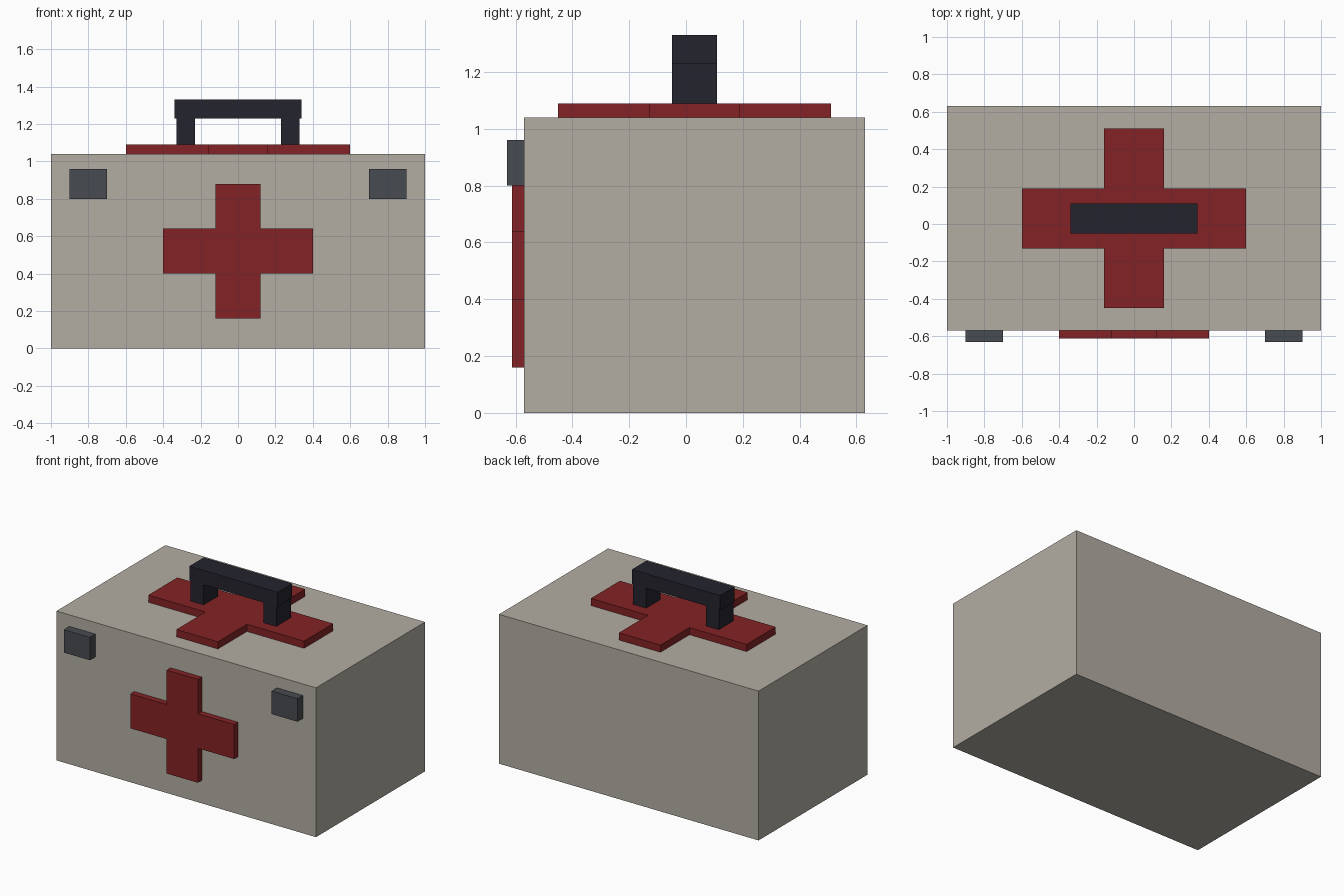
import bpy, bmesh
from mathutils import Vector

if "Cube" in bpy.data.objects:
    bpy.data.objects.remove(bpy.data.objects["Cube"])


def material(name, rgb):
    m = bpy.data.materials.new(name)
    m.diffuse_color = (*rgb, 1.0)
    m.use_nodes = True
    m.node_tree.nodes["Principled BSDF"].inputs["Base Color"].default_value = m.diffuse_color
    return m


CASE = material("warm_grey", (0.45, 0.42, 0.37))
RED = material("dark_red", (0.23, 0.016, 0.018))
BLACK = material("blue_black", (0.017, 0.017, 0.027))
METAL = material("steel_grey", (0.064, 0.070, 0.080))


def finish(name, bm, mat):
    bmesh.ops.recalc_face_normals(bm, faces=bm.faces[:])
    mesh = bpy.data.meshes.new(name)
    bm.to_mesh(mesh)
    bm.free()
    mesh.materials.append(mat)
    obj = bpy.data.objects.new(name, mesh)
    bpy.context.collection.objects.link(obj)
    return obj


def box(name, x, y, z, mat):
    """Box from (min, max) ranges on each axis."""
    bm = bmesh.new()
    bmesh.ops.create_cube(bm, size=1.0)
    for v in bm.verts:
        v.co = Vector(r[0] if c < 0 else r[1] for c, r in zip(v.co, (x, y, z)))
    return finish(name, bm, mat)


def cross(name, centre, u, v, half_u, half_v, arm, depth, mat):
    """Plus-shaped outline in the u/v plane, extruded along depth."""
    quarter = [(half_u, arm), (arm, arm), (arm, half_v)]
    outline = []
    for su, sv in ((1, 1), (-1, 1), (-1, -1), (1, -1)):
        pts = quarter if su * sv > 0 else quarter[::-1]
        outline += [(su * a, sv * b) for a, b in pts]
    c, u, v = Vector(centre), Vector(u), Vector(v)
    bm = bmesh.new()
    face = bm.faces.new([bm.verts.new(c + u * a + v * b) for a, b in outline])
    ext = bmesh.ops.extrude_face_region(bm, geom=[face])
    moved = [g for g in ext["geom"] if isinstance(g, bmesh.types.BMVert)]
    bmesh.ops.translate(bm, verts=moved, vec=Vector(depth))
    return finish(name, bm, mat)


# Case
box("case", (-1, 1), (-0.57, 0.63), (0, 1.04), CASE)

# Raised crosses on the lid and front
cross("lid_cross", (0, 0.03, 1.04), (1, 0, 0), (0, 1, 0),
      0.6, 0.48, 0.16, (0, 0, 0.05), RED)
cross("front_cross", (0, -0.57, 0.52), (1, 0, 0), (0, 0, 1),
      0.4, 0.36, 0.12, (0, -0.043, 0), RED)

# Mirrored latches and handle posts
for side, s in (("left", -1), ("right", 1)):
    box(side + "_latch", sorted((0.7 * s, 0.9 * s)), (-0.63, -0.57), (0.80, 0.96), METAL)
    box(side + "_handle_post", sorted((0.23 * s, 0.33 * s)), (-0.05, 0.11), (1.09, 1.23), BLACK)

# Handle grip
box("handle_grip", (-0.34, 0.34), (-0.05, 0.11), (1.23, 1.33), BLACK)
